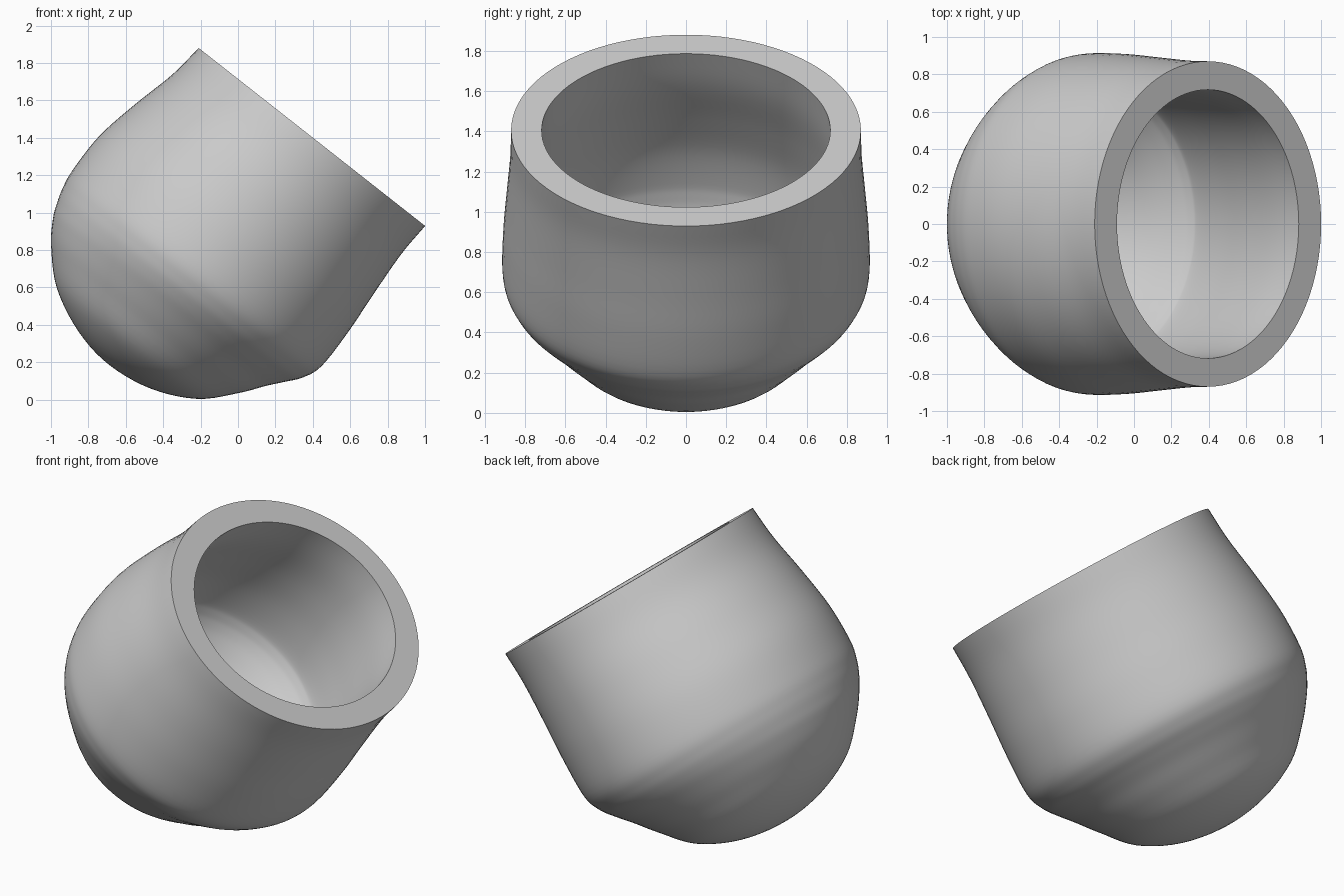
import bpy, bmesh, math
from mathutils import Matrix, Vector

cube = bpy.data.objects.get("Cube")
if cube:
    bpy.data.objects.remove(cube, do_unlink=True)

SEGMENTS = 96
STEPS = 5
WALL = 0.152
TILT = 0.666
RIM_CENTRE = Vector((0.395, 0, 1.405))

# Lopsided cup profile: depth below rim, low side, high side, half width
PROFILE = [
    (0.00, -0.770, 0.770, 0.870),
    (0.20, -0.793, 0.763, 0.875),
    (0.45, -0.852, 0.778, 0.893),
    (0.70, -0.897, 0.797, 0.910),
    (0.93, -0.896, 0.798, 0.912),
    (1.04, -0.878, 0.757, 0.880),
    (1.12, -0.853, 0.694, 0.832),
    (1.20, -0.818, 0.628, 0.768),
    (1.32, -0.736, 0.537, 0.668),
    (1.48, -0.570, 0.383, 0.520),
    (1.59, -0.335, 0.155, 0.285),
    (1.628, -0.100, -0.100, 0.0),
]


def smooth_profile(points):
    """Catmull-Rom through the profile, mirrored past the pole."""
    d, lo, hi, w = points[-2]
    first = tuple(2 * a - b for a, b in zip(points[0], points[1]))
    pts = [first] + points + [(d, hi, lo, -w)]
    result = []
    for p0, p1, p2, p3 in zip(pts, pts[1:], pts[2:], pts[3:]):
        for i in range(STEPS):
            t = i / STEPS
            result.append([
                b + 0.5 * t * (c - a + t * (2*a - 5*b + 4*c - e + t * (3*(b - c) + e - a)))
                for a, b, c, e in zip(p0, p1, p2, p3)])
    return result


def skin(bm, rings, pole, flip=False):
    """Join neighbouring rings with quads and close the end with a fan."""
    def face(verts):
        bm.faces.new(verts[::-1] if flip else verts)
    for upper, lower in zip(rings, rings[1:]):
        for i in range(SEGMENTS):
            j = (i + 1) % SEGMENTS
            face([upper[i], lower[i], lower[j], upper[j]])
    for i in range(SEGMENTS):
        face([rings[-1][i], pole, rings[-1][(i + 1) % SEGMENTS]])


# Outer shell
bm = bmesh.new()
outer = []
for depth, low, high, width in smooth_profile(PROFILE):
    middle, radius = (low + high) / 2, (high - low) / 2
    outer.append([
        bm.verts.new((middle + radius * math.cos(a), width * math.sin(a), -depth))
        for a in (math.tau * i / SEGMENTS for i in range(SEGMENTS))])
depth, low, _, _ = PROFILE[-1]
outer_pole = bm.verts.new((low, 0, -depth))
skin(bm, outer, outer_pole)
bm.normal_update()


# Inner shell, offset by the wall thickness and level at the rim
def inset(vert, level=False):
    normal = vert.normal.copy()
    if level:
        normal.z = 0
        normal.normalize()
    return bm.verts.new(vert.co - normal * WALL)


inner = [[inset(v, k == 0) for v in ring] for k, ring in enumerate(outer)]
inner_pole = inset(outer_pole)
skin(bm, inner, inner_pole, flip=True)

# Flat rim
for i in range(SEGMENTS):
    j = (i + 1) % SEGMENTS
    bm.faces.new((outer[0][i], outer[0][j], inner[0][j], inner[0][i]))

bmesh.ops.recalc_face_normals(bm, faces=bm.faces)
bm.transform(Matrix.Translation(RIM_CENTRE) @ Matrix.Rotation(TILT, 4, 'Y'))

mesh = bpy.data.meshes.new("tilted_cup")
bm.to_mesh(mesh)
bm.free()
cup = bpy.data.objects.new("tilted_cup", mesh)
bpy.context.collection.objects.link(cup)

# Plain grey material
grey = bpy.data.materials.new("light_grey")
grey.use_nodes = True
colour = (0.6, 0.6, 0.6, 1)
grey.diffuse_color = colour
grey.node_tree.nodes["Principled BSDF"].inputs["Base Color"].default_value = colour
mesh.materials.append(grey)

bpy.context.view_layer.objects.active = cup
cup.select_set(True)
bpy.ops.object.shade_smooth_by_angle(angle=math.radians(40))
